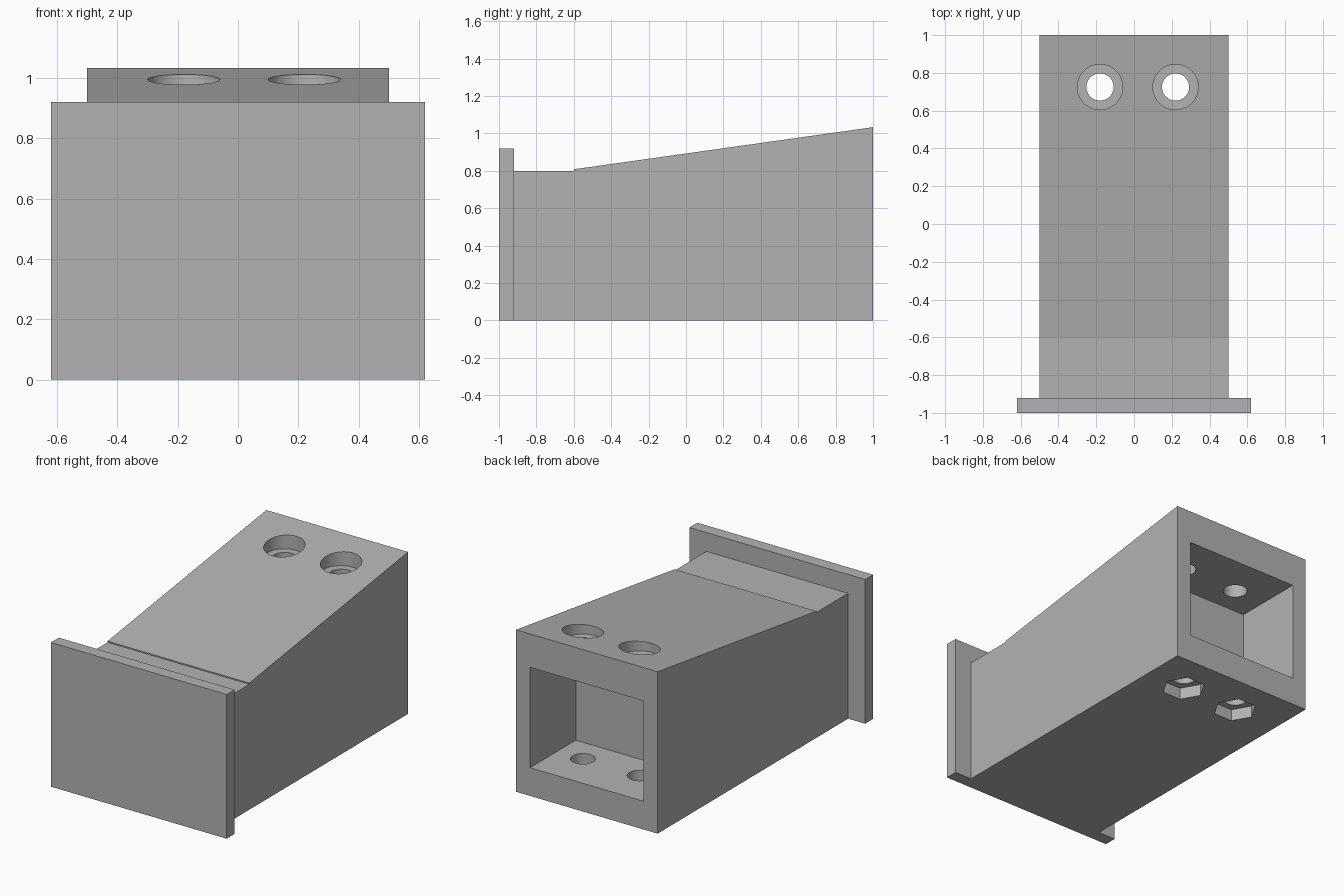
import bpy, bmesh, math
from mathutils import Matrix, Vector

cube = bpy.data.objects.get("Cube")
if cube:
    bpy.data.objects.remove(cube, do_unlink=True)

grey = bpy.data.materials.new("light_grey")
grey.use_nodes = True
color = (0.45, 0.45, 0.45, 1)
grey.diffuse_color = color
grey.node_tree.nodes["Principled BSDF"].inputs["Base Color"].default_value = color


def make_object(name, bm):
    bmesh.ops.recalc_face_normals(bm, faces=bm.faces)
    mesh = bpy.data.meshes.new(name)
    bm.to_mesh(mesh)
    bm.free()
    mesh.materials.append(grey)
    obj = bpy.data.objects.new(name, mesh)
    bpy.context.collection.objects.link(obj)
    return obj


def box(name, low, high):
    low, high = Vector(low), Vector(high)
    bm = bmesh.new()
    bmesh.ops.create_cube(bm, size=1, matrix=Matrix.Translation((low + high) / 2)
                          @ Matrix.Diagonal((*(high - low), 1)))
    return make_object(name, bm)


def prism(name, x, y, radius, bottom, top, sides):
    # First corner points along x
    ring = [(x + radius * math.cos(math.tau * i / sides),
             y + radius * math.sin(math.tau * i / sides), bottom) for i in range(sides)]
    return extrude(name, ring, (0, 0, top - bottom))


def extrude(name, outline, direction):
    bm = bmesh.new()
    face = bm.faces.new([bm.verts.new(p) for p in outline])
    result = bmesh.ops.extrude_face_region(bm, geom=[face], use_keep_orig=True)
    moved = [g for g in result["geom"] if isinstance(g, bmesh.types.BMVert)]
    bmesh.ops.translate(bm, verts=moved, vec=direction)
    return make_object(name, bm)


def cut(target, cutter):
    cutter.hide_render = True
    mod = target.modifiers.new("cut", "BOOLEAN")
    mod.operation = "DIFFERENCE"
    mod.solver = "EXACT"
    mod.object = cutter
    bpy.context.view_layer.objects.active = target
    bpy.ops.object.modifier_apply(modifier=mod.name)
    bpy.data.objects.remove(cutter, do_unlink=True)


# Front flange
box("front_flange", (-0.62, -1, 0), (0.62, -0.92, 0.92))

# Body with a flat ledge, a small step and a ramped top
profile = [(-0.92, 0), (1, 0), (1, 1.033), (-0.6, 0.808), (-0.6, 0.8), (-0.92, 0.8)]
body = extrude("body", [(-0.5, y, z) for y, z in profile], (1, 0, 0))

# Rear pocket
cut(body, box("pocket_cutter", (-0.4, 0.54, 0.18), (0.4, 1.2, 0.82)))

# Bolt holes with round counterbores above and hexagonal nut recesses below
for x in (-0.18, 0.22):
    y = 0.725
    cut(body, prism("bolt_hole_cutter", x, y, 0.072, -0.1, 1.2, 48))
    cut(body, prism("counterbore_cutter", x, y, 0.12, 0.92, 1.2, 48))
    cut(body, prism("nut_recess_cutter", x, y, 0.13, -0.1, 0.075, 6))

# Smooth hole walls, crisp edges
bpy.ops.object.select_all(action="DESELECT")
body.select_set(True)
bpy.context.view_layer.objects.active = body
bpy.ops.object.shade_smooth_by_angle(angle=math.radians(30))
